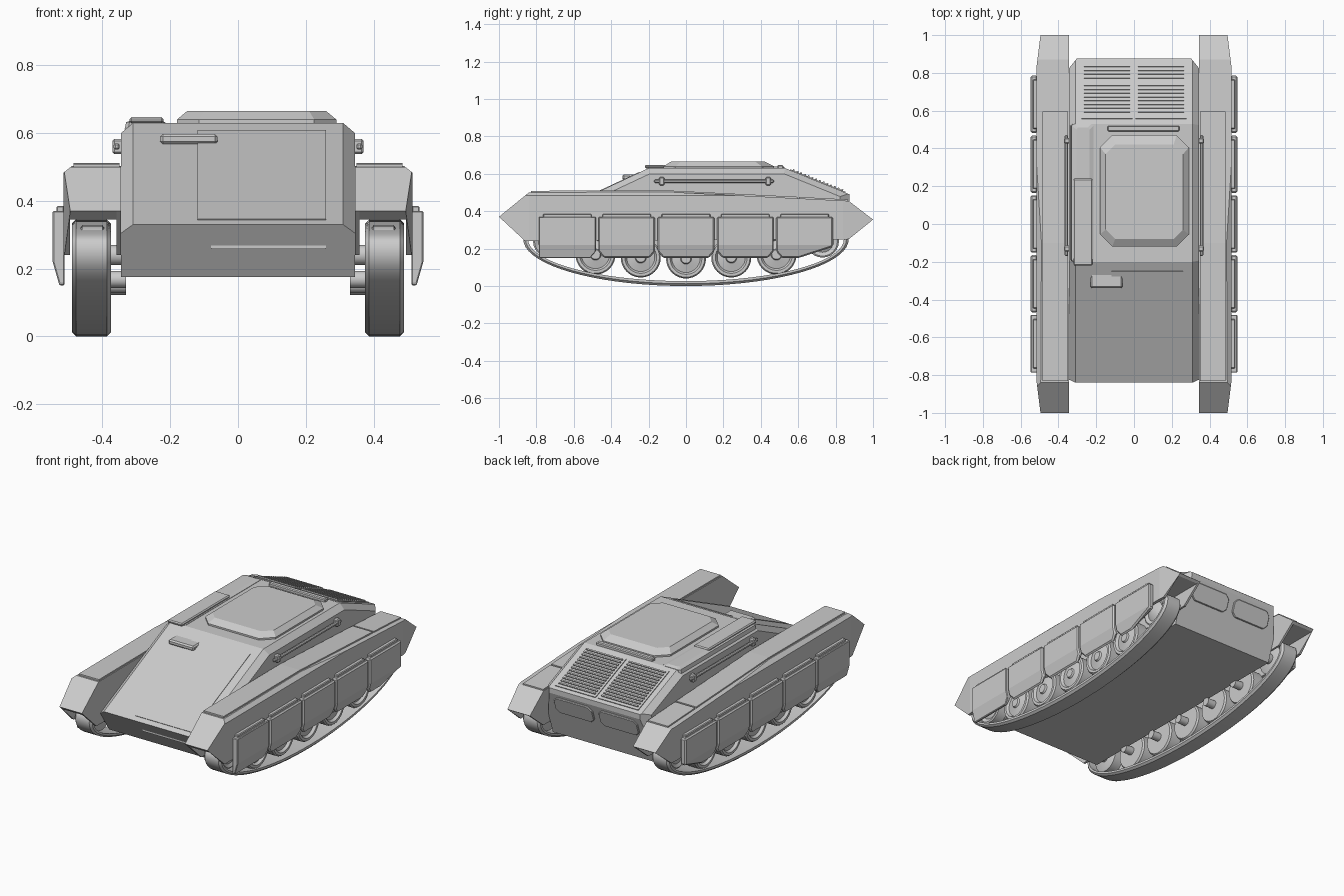
import bpy, bmesh
from math import sin, cos, pi, atan2
from mathutils import Vector, Matrix

if "Cube" in bpy.data.objects:
    bpy.data.objects.remove(bpy.data.objects["Cube"])

grey = bpy.data.materials.new("plain grey")
grey.use_nodes = True
grey.diffuse_color = (0.6, 0.6, 0.6, 1)
grey.node_tree.nodes["Principled BSDF"].inputs["Base Color"].default_value = (0.6, 0.6, 0.6, 1)


def finish(name, bm, bevel=0, smooth=False):
    bmesh.ops.recalc_face_normals(bm, faces=bm.faces)
    mesh = bpy.data.meshes.new(name)
    bm.to_mesh(mesh)
    bm.free()
    mesh.materials.append(grey)
    ob = bpy.data.objects.new(name, mesh)
    bpy.context.collection.objects.link(ob)
    if bevel:
        mod = ob.modifiers.new("bevel", 'BEVEL')
        mod.width = bevel
        mod.segments = 1
    if smooth:
        bpy.ops.object.select_all(action='DESELECT')
        ob.select_set(True)
        bpy.context.view_layer.objects.active = ob
        bpy.ops.object.shade_smooth_by_angle(angle=0.6)
    return ob


def loft(rings, caps=True, wrap=False):
    """Bridge equal rings of points into a closed solid."""
    bm = bmesh.new()
    rows = [[bm.verts.new(p) for p in ring] for ring in rings]
    pairs = list(zip(rows, rows[1:]))
    if wrap:
        pairs.append((rows[-1], rows[0]))
    n = len(rows[0])
    for a, b in pairs:
        for i in range(n):
            j = (i + 1) % n
            bm.faces.new((a[i], a[j], b[j], b[i]))
    if caps:
        bm.faces.new(rows[0])
        bm.faces.new(rows[-1])
    bmesh.ops.recalc_face_normals(bm, faces=bm.faces)
    return bm


def side_prism(pts, x0, x1):
    return loft([[(x, y, z) for y, z in pts] for x in (x0, x1)])


def cut(bm, point, normal):
    """Slice off everything beyond a plane and close the hole."""
    geom = bm.verts[:] + bm.edges[:] + bm.faces[:]
    bmesh.ops.bisect_plane(bm, geom=geom, plane_co=point, plane_no=normal, clear_outer=True)
    bmesh.ops.holes_fill(bm, edges=[e for e in bm.edges if e.is_boundary], sides=0)


def box(name, centre, size, tilt=0, bevel=0):
    bm = bmesh.new()
    bmesh.ops.create_cube(bm, size=1, matrix=Matrix.Translation(centre)
                          @ Matrix.Rotation(tilt, 4, 'X') @ Matrix.Diagonal((*size, 1)))
    return finish(name, bm, bevel)


def octagon(x0, x1, y0, y1, c, z):
    return [(x0 + c, y0, z), (x1 - c, y0, z), (x1, y0 + c, z), (x1, y1 - c, z),
            (x1 - c, y1, z), (x0 + c, y1, z), (x0, y1 - c, z), (x0, y0 + c, z)]


def lathe(name, x, y, z, profile, n=32):
    """Turn (offset along x, radius) pairs around a crosswise axle."""
    rings = [[(x + o, y + r * cos(2 * pi * i / n), z + r * sin(2 * pi * i / n))
              for i in range(n)] for o, r in profile]
    return finish(name, loft(rings), smooth=True)


# Hull with chamfered upper edges and rear corners
HULL = [(-0.84, 0.33), (-0.2, 0.63), (0.53, 0.63), (0.875, 0.49), (0.875, 0.46),
        (0.78, 0.175), (-0.74, 0.175)]
hull = side_prism(HULL, -0.345, 0.345)
for s in (-1, 1):
    for a, b in zip(HULL[:3], HULL[1:4]):
        n = Vector((0, a[1] - b[1], b[0] - a[0])).normalized()
        cut(hull, (s * 0.31, *a), n * 0.035 + Vector((s * 0.03, 0, 0)))
    cut(hull, (s * 0.3, 0.88, 0.4), (s * 0.05, 0.04, 0))
finish("hull", hull)

# Roof: raised octagonal cover, side strip, rear bar
finish("roof_cover", loft([octagon(-0.18, 0.29, -0.12, 0.47, 0.065, 0.625),
                           octagon(-0.18, 0.29, -0.12, 0.47, 0.065, 0.64),
                           octagon(-0.15, 0.26, -0.08, 0.42, 0.05, 0.665)]))
finish("roof_strip", loft([octagon(-0.335, -0.21, -0.2, 0.53, 0.01, 0.61),
                           octagon(-0.33, -0.215, -0.2, 0.53, 0.01, 0.632),
                           octagon(-0.305, -0.235, -0.18, 0.51, 0.01, 0.64)]))
box("strip_cover", (-0.27, 0.01, 0.638), (0.1, 0.46, 0.018), bevel=0.006)
box("roof_bar", (0.05, 0.505, 0.635), (0.38, 0.03, 0.025), bevel=0.005)

# Front plate details
GLACIS = atan2(0.3, 0.64)
box("vision_block", (-0.145, -0.3, 0.582), (0.17, 0.08, 0.03), bevel=0.008)
box("glacis_panel", (0.07, -0.53, 0.4753), (0.38, 0.62, 0.006), GLACIS)
box("tow_rail", (0.09, -0.79, 0.263), (0.34, 0.02, 0.01))

# Rear deck grilles
DECK = -atan2(0.14, 0.345)
for s in (-1, 1):
    box("grille_bed", (s * 0.143, 0.705, 0.560), (0.27, 0.32, 0.008), DECK)
    for i in range(14):
        y = 0.575 + i * 0.02
        box("grille_slat", (s * 0.143, y, 0.63 - (y - 0.53) * 0.406 + 0.006),
            (0.245, 0.009, 0.012), DECK)

# Rear plate hatches
TILT = atan2(0.285, 0.095)
for s in (-1, 1):
    xs = sorted((s * 0.02, s * 0.28))
    bm = loft([octagon(*xs, -0.055, 0.055, 0.025, z) for z in (-0.008, 0.008)])
    bm.transform(Matrix.Translation((0, 0.852, 0.39)) @ Matrix.Rotation(TILT, 4, 'X'))
    finish("rear_hatch", bm, 0.004)

SPONSON = [(-0.97, 0.345), (-1, 0.37), (-0.84, 0.5), (-0.1, 0.503), (0.87, 0.455),
           (1, 0.355), (0.985, 0.345)]
WALL = [(-0.86, 0.24), (-1, 0.37), (-0.95, 0.41), (0.95, 0.39), (1, 0.355), (0.87, 0.25)]
N = 72


def track_ring(x, inset):
    """Elliptic belly with a flatter upper run."""
    ring = []
    for i in range(N):
        a = 2 * pi * i / N
        c, w = cos(a), sin(a)
        if w < 0:
            ring.append((x, (0.87 - inset) * c, 0.25 + (0.25 - inset) * w))
        else:
            ring.append((x, (0.87 - inset) * c, 0.25 + (0.095 - inset) * w ** 0.5))
    return ring


for s, side in ((-1, "right"), (1, "left")):
    # Sponson box and its open lower walls
    for part, pts, x0, x1 in (("sponson", SPONSON, 0.345, 0.515),
                              ("outer_wall", WALL, 0.496, 0.515),
                              ("inner_wall", WALL, 0.345, 0.358)):
        bm = side_prism(pts, s * x0, s * x1)
        cut(bm, (s * 0.49, 0, 0.503), (s * 0.02, 0, 0.025))
        for e in (-1, 1):
            cut(bm, (s * 0.515, e * 0.84, 0.4), (s * 0.16, e * 0.02, 0))
        finish(f"{side}_{part}", bm)

    # Lids on the sponson top
    for y0, y1, z0, z1 in ((-0.83, -0.1, 0.506, 0.508), (-0.1, 0.595, 0.508, 0.474),
                           (0.605, 0.865, 0.473, 0.46)):
        lid = side_prism([(y0, z0 - 0.015), (y0, z0 + 0.003), (y1, z1 + 0.003), (y1, z1 - 0.015)],
                         s * 0.35, s * 0.485)
        finish(f"{side}_sponson_lid", lid)

    # Side skirt panels with clipped lower corners
    for i in range(5):
        c = (i - 2) * 0.317
        y0, y1 = c - 0.152, c + 0.152
        pts = [(y0, 0.37), (y1, 0.37), (y1, 0.185), (y1 - 0.03, 0.15),
               (y0 + 0.03, 0.15), (y0, 0.185)]
        if i == 4:
            pts[2:4] = [(y1, 0.21), (y0 + 0.12, 0.15)]
        if i == 0:
            pts[4:] = [(y0 + 0.005, 0.15), (y0, 0.155)]
        bm = side_prism(pts, s * 0.512, s * 0.547)
        cut(bm, (s * 0.547, 0, 0.22), (s * 0.07, 0, -0.02))
        finish(f"{side}_skirt_panel", bm, 0.008)
        box(f"{side}_skirt_hinge", (s * 0.524, c, 0.375), (0.024, 0.26, 0.02), bevel=0.004)

    # Track belt
    rings = [track_ring(s * x, d) for x, d in ((0.375, 0.012), (0.387, 0), (0.478, 0),
                                               (0.49, 0.012), (0.49, 0.026), (0.375, 0.026))]
    finish(f"{side}_track", loft(rings, caps=False, wrap=True), smooth=True)

    # Road wheels, end wheels and axles
    for i in range(-2, 3):
        y = i * 0.242
        z = 0.147 + 0.09 * y * y
        lathe(f"{side}_road_wheel", s * 0.43, y, z,
              [(-s * 0.045, 0.09), (-s * 0.045, 0.1), (-s * 0.035, 0.107), (s * 0.035, 0.107),
               (s * 0.045, 0.1), (s * 0.045, 0.085), (s * 0.03, 0.075), (s * 0.04, 0.03),
               (s * 0.05, 0.025), (s * 0.05, 0.005)])
        lathe(f"{side}_axle", s * 0.36, y, z, [(-s * 0.03, 0.025), (s * 0.04, 0.025)], 16)
    for y in (-0.73, 0.73):
        lathe(f"{side}_end_wheel", s * 0.43, y, 0.24,
              [(-s * 0.035, 0.08), (-s * 0.03, 0.088), (s * 0.03, 0.088), (s * 0.035, 0.08),
               (s * 0.025, 0.06), (s * 0.045, 0.025)], 24)
        lathe(f"{side}_end_axle", s * 0.36, y, 0.24, [(-s * 0.03, 0.03), (s * 0.04, 0.03)], 16)

    # Stowed rod with two clamps on the hull side
    rod = box(f"{side}_rod", (s * 0.358, 0.15, 0.56), (0.018, 0.64, 0.018), bevel=0.005)
    for y in (-0.13, 0.44):
        box(f"{side}_rod_clamp", (s * 0.354, y, 0.56), (0.034, 0.03, 0.045), bevel=0.006)
